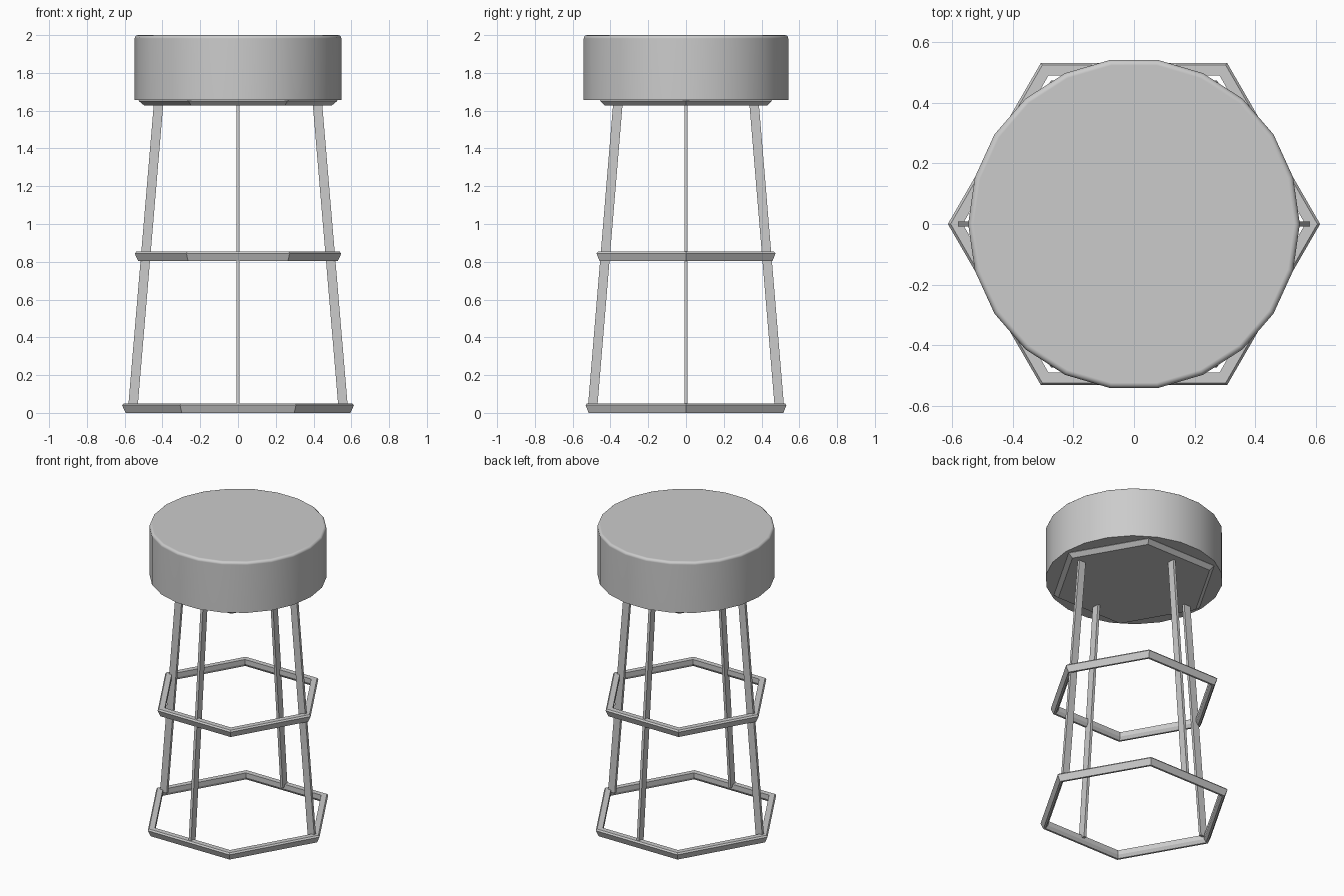
import bpy, bmesh, math

if "Cube" in bpy.data.objects:
    bpy.data.objects.remove(bpy.data.objects["Cube"])


def add_object(name, bm, smooth=None):
    bmesh.ops.recalc_face_normals(bm, faces=bm.faces)
    mesh = bpy.data.meshes.new(name)
    bm.to_mesh(mesh)
    bm.free()
    ob = bpy.data.objects.new(name, mesh)
    bpy.context.collection.objects.link(ob)
    if smooth:
        bpy.ops.object.select_all(action='DESELECT')
        ob.select_set(True)
        bpy.context.view_layer.objects.active = ob
        bpy.ops.object.shade_smooth_by_angle(angle=math.radians(smooth))
    return ob


def hex_sweep(profile):
    """Sweep (radius, z) points round six corners; returns bmesh and loops."""
    bm = bmesh.new()
    loops = []
    for i in range(6):
        a = i * math.pi / 3
        loops.append([bm.verts.new((r * math.cos(a), r * math.sin(a), z))
                      for r, z in profile])
    return bm, loops


def hex_ring(name, outer, z):
    """Six-sided ring: flat top, narrow top chamfer, undercut sides."""
    section = [(0, 0.041), (-0.009, 0.051), (-0.049, 0.051),
               (-0.049, 0.02), (-0.034, 0.0), (-0.019, 0.0)]
    bm, loops = hex_sweep([(outer + dr, z + dz) for dr, dz in section])
    n = len(section)
    for i in range(6):
        p, q = loops[i], loops[(i + 1) % 6]
        for k in range(n):
            m = (k + 1) % n
            bm.faces.new((p[k], q[k], q[m], p[m]))
    return add_object(name, bm)


def leg(name, angle, bottom, top, z0=0.035, z1=1.632, depth=0.05, width=0.018):
    """Thin bar leaning inward, its wide side along the radius."""
    bm = bmesh.new()
    bmesh.ops.create_cube(bm, size=1)
    c, s = math.cos(angle), math.sin(angle)
    for v in bm.verts:
        mid, z = (top, z1) if v.co.z > 0 else (bottom, z0)
        rad, side = mid + v.co.x * depth, v.co.y * width
        v.co = (rad * c - side * s, rad * s + side * c, z)
    return add_object(name, bm)


# Seat: 22-sided cushion with a softened top rim
bm = bmesh.new()
R, N = 0.547, 22
rows = [[bm.verts.new((R * math.cos(i * math.tau / N),
                       R * math.sin(i * math.tau / N), z)) for i in range(N)]
        for z in (1.656, 2.0)]
bm.faces.new(rows[0])
bm.faces.new(rows[1])
for i in range(N):
    j = (i + 1) % N
    bm.faces.new((rows[0][i], rows[0][j], rows[1][j], rows[1][i]))
rim = [e for e in bm.edges if all(v.co.z > 1.99 for v in e.verts)]
bmesh.ops.bevel(bm, geom=rim, offset=0.018, segments=3, profile=0.5,
                affect='EDGES')
seat = add_object("seat", bm, smooth=40)
# keeps the cushion top shaded flat
weighted = seat.modifiers.new("weighted", 'WEIGHTED_NORMAL')
weighted.keep_sharp = True

# Solid six-sided plate under the seat
bm, loops = hex_sweep([(0.496, 1.627), (0.526, 1.652), (0.522, 1.657)])
for i in range(6):
    p, q = loops[i], loops[(i + 1) % 6]
    for k in range(2):
        bm.faces.new((p[k], q[k], q[k + 1], p[k + 1]))
for k in (0, 2):
    bm.faces.new([loop[k] for loop in loops])
add_object("seat_plate", bm)

# Foot rest and base rings
hex_ring("foot_ring", 0.547, 0.803)
hex_ring("base_ring", 0.614, 0.0)

# Four legs
for name, deg, bottom, top in (("right_leg", 0, 0.556, 0.421),
                               ("back_leg", 90, 0.494, 0.361),
                               ("left_leg", 180, 0.556, 0.421),
                               ("front_leg", 270, 0.494, 0.361)):
    leg(name, math.radians(deg), bottom, top)
